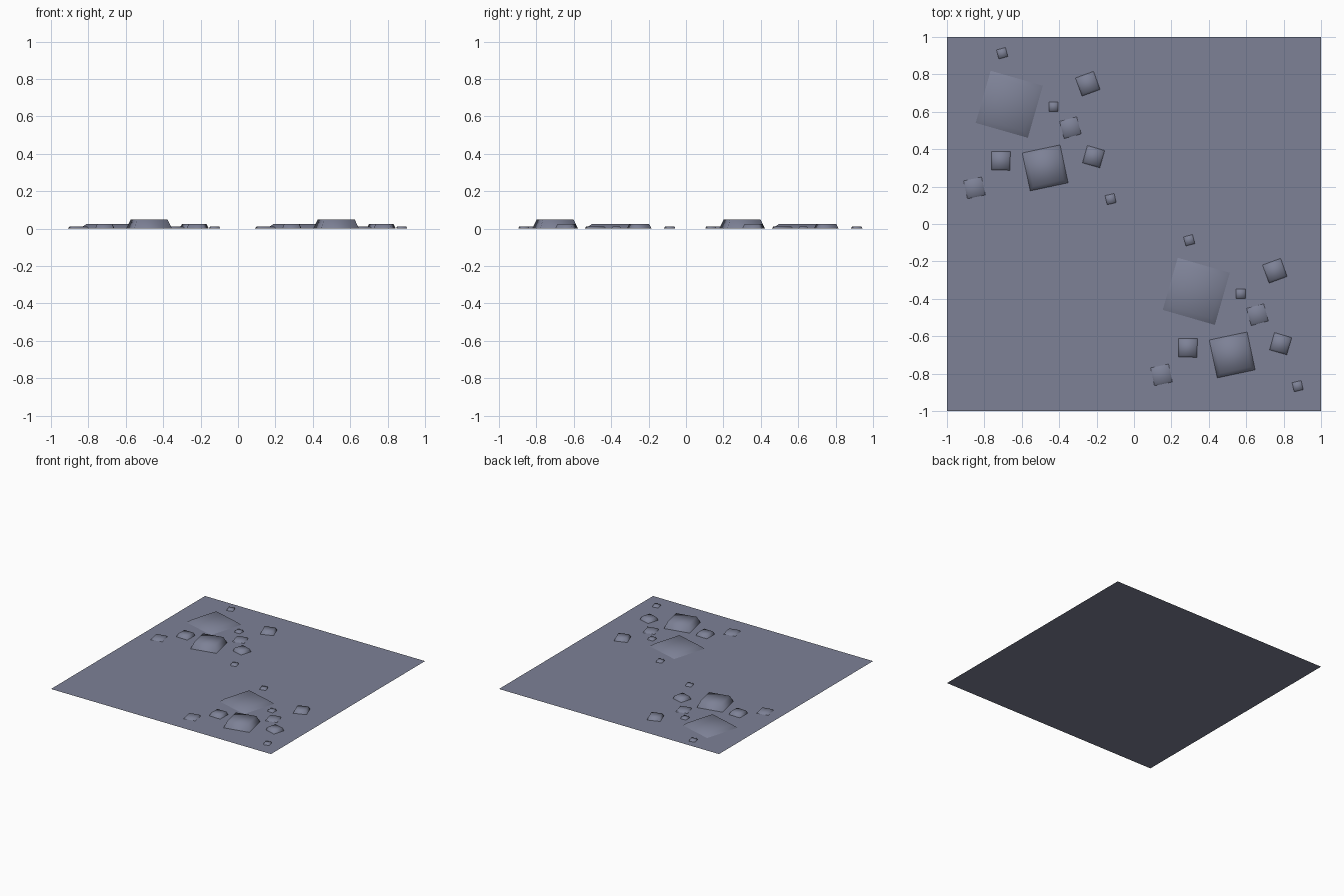
import bpy, bmesh, math
from mathutils import Matrix

if "Cube" in bpy.data.objects:
    bpy.data.objects.remove(bpy.data.objects["Cube"])

# one slate colour for everything
slate = bpy.data.materials.new("slate_grey")
slate.diffuse_color = (0.205, 0.22, 0.305, 1)
slate.use_nodes = True
slate.node_tree.nodes["Principled BSDF"].inputs["Base Color"].default_value = slate.diffuse_color


def add_object(name, bm):
    me = bpy.data.meshes.new(name)
    bm.to_mesh(me)
    bm.free()
    me.materials.append(slate)
    ob = bpy.data.objects.new(name, me)
    bpy.context.collection.objects.link(ob)
    return ob


def stone(name, x, y, side, height, turn):
    """Low square stone: open-bottomed, tapered to 80 % at the top, smooth."""
    bm = bmesh.new()
    bmesh.ops.create_cube(bm, size=1)
    for v in bm.verts:
        taper = 0.8 if v.co.z > 0 else 1.0
        v.co = (v.co.x * side * taper, v.co.y * side * taper, (v.co.z + 0.5) * height)
    bm.faces.ensure_lookup_table()
    bottom = [f for f in bm.faces if f.calc_center_median().z < 1e-6]
    bmesh.ops.delete(bm, geom=bottom, context='FACES_ONLY')
    bm.transform(Matrix.Translation((x, y, 0)) @ Matrix.Rotation(math.radians(turn), 4, 'Z'))
    bm.normal_update()
    for f in bm.faces:
        f.smooth = True
    return add_object(name, bm)


# flat floor tile
bm = bmesh.new()
bmesh.ops.create_grid(bm, x_segments=1, y_segments=1, size=1)
add_object("floor", bm)

# one cluster of stones: name, x, y, side, height, turn
cluster = [
    ("large_stone", -0.475, 0.30, 0.207, 0.05, 12),
    ("broad_flat_stone", -0.667, 0.64, 0.29, 0.025, -16),
    ("medium_stone_a", -0.247, 0.75, 0.103, 0.025, 20),
    ("medium_stone_b", -0.712, 0.338, 0.10, 0.025, -1),
    ("medium_stone_c", -0.216, 0.36, 0.096, 0.025, -16),
    ("small_flat_stone_a", -0.34, 0.515, 0.095, 0.0125, 15),
    ("small_flat_stone_b", -0.853, 0.193, 0.098, 0.0125, 12),
    ("pebble_a", -0.705, 0.913, 0.05, 0.0125, 15),
    ("pebble_b", -0.43, 0.627, 0.05, 0.0125, 0),
    ("pebble_c", -0.125, 0.133, 0.05, 0.0125, 13),
]

# the cluster repeats on the opposite quarter of the floor
for label, dx, dy in (("back", 0, 0), ("front", 1, -1)):
    for name, x, y, side, height, turn in cluster:
        stone(f"{label}_{name}", x + dx, y + dy, side, height, turn)
